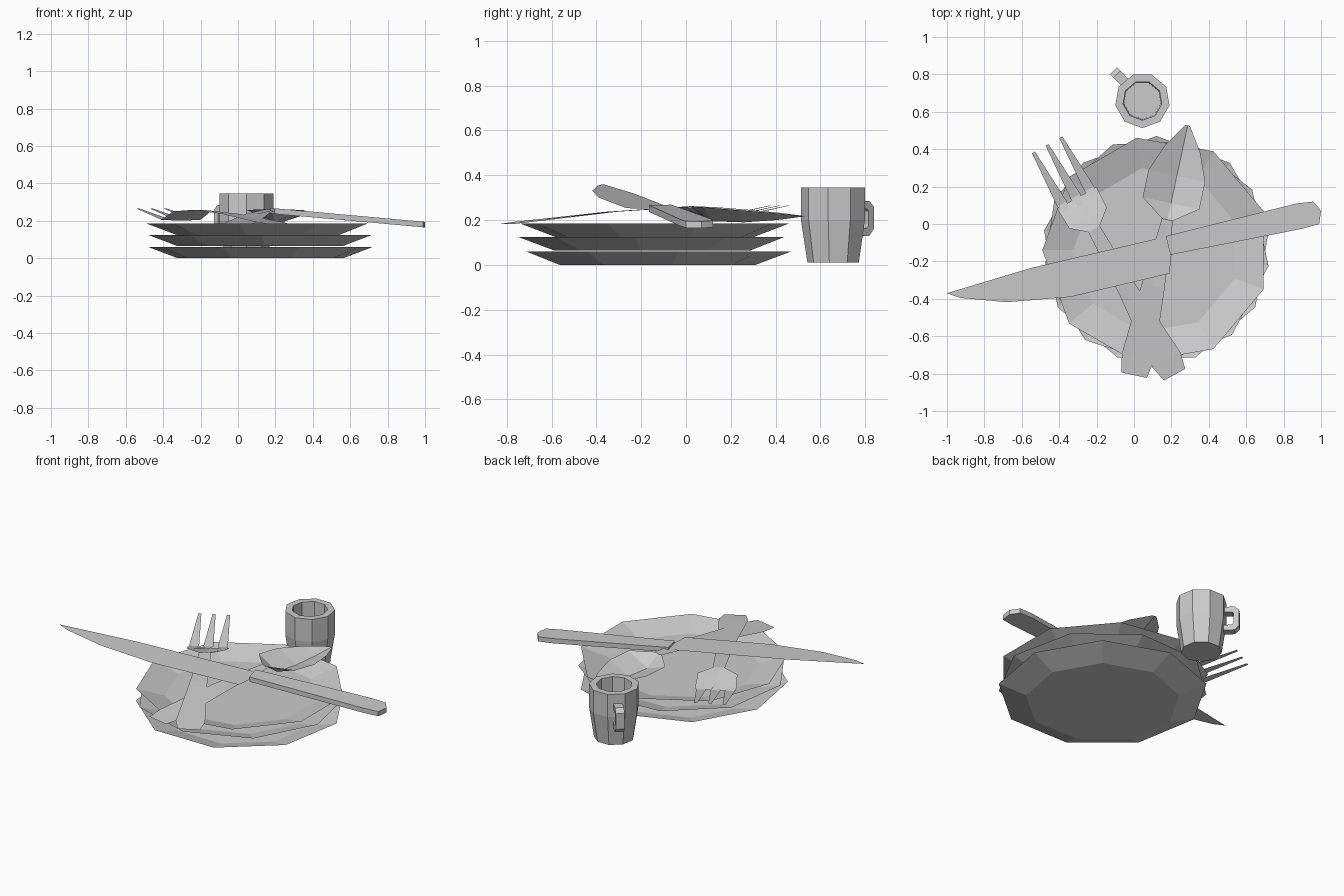
import bpy
from math import cos, sin, radians

if "Cube" in bpy.data.objects:
    bpy.data.objects.remove(bpy.data.objects["Cube"])


def make(name, verts, faces):
    me = bpy.data.meshes.new(name)
    me.from_pydata(verts, [], faces)
    me.update()
    ob = bpy.data.objects.new(name, me)
    bpy.context.collection.objects.link(ob)
    return ob


def lathe(name, cx, cy, z0, profile, n, start):
    """Closed solid turned from a (radius, height) profile, flat caps."""
    verts = [(cx + r * cos(radians(start + 360 * i / n)),
              cy + r * sin(radians(start + 360 * i / n)), z0 + z)
             for r, z in profile for i in range(n)]
    faces = [(k * n + i, k * n + (i + 1) % n, (k + 1) * n + (i + 1) % n, (k + 1) * n + i)
             for k in range(len(profile) - 1) for i in range(n)]
    last = (len(profile) - 1) * n
    faces += [tuple(reversed(range(n))), tuple(range(last, last + n))]
    return make(name, verts, faces)


def strip(name, axis, centre, rows):
    """Thin sheet along an axis: rows of (along, half width, edge z, middle z)."""
    ax, ay = axis
    verts, faces = [], []
    for t, hw, ze, zm in rows:
        for u, z in ((centre - hw, ze), (centre, zm), (centre + hw, ze)):
            verts.append((u * ay + t * ax, -u * ax + t * ay, z))
    for k in range(len(rows) - 1):
        for i in (0, 1):
            a = 3 * k + i
            faces.append((a, a + 1, a + 4, a + 3))
    return make(name, verts, faces)


# stacked plates, each turned a little differently
plate = [(0.45, 0), (0.61, 0.06), (0.445, 0.012)]
for name, z, turn, cx in (("bottom_plate", 0, 10, 0.12), ("middle_plate", 0.065, -8, 0.115),
                          ("top_plate", 0.125, 20, 0.12)):
    lathe(name, cx, -0.14, z, plate, 9, turn)

# mug body with hollow inside
MX, MY = 0.045, 0.66
lathe("mug_body", MX, MY, 0.01,
      [(0.118, 0), (0.147, 0.19), (0.147, 0.335), (0.105, 0.335), (0.10, 0.03)], 9, -90)

# mug handle: a squared C loop swept with a rectangular section
outer = [(0.13, 0.285), (0.195, 0.285), (0.222, 0.26), (0.222, 0.16), (0.195, 0.13), (0.13, 0.13)]
inner = [(0.13, 0.25), (0.182, 0.25), (0.19, 0.24), (0.19, 0.18), (0.182, 0.165), (0.13, 0.165)]
d = (cos(radians(134)), sin(radians(134)))
hv = []
for o, i in zip(outer, inner):
    for (r, z), s in ((o, -0.026), (o, 0.026), (i, 0.026), (i, -0.026)):
        hv.append((MX + r * d[0] - s * d[1], MY + r * d[1] + s * d[0], z))
hf = [(4 * k + j, 4 * k + (j + 1) % 4, 4 * k + 4 + (j + 1) % 4, 4 * k + 4 + j)
      for k in range(5) for j in range(4)]
make("mug_handle", hv, hf)

# fork: handle and dished head, then three tines
FA = (-0.484, 0.875)
strip("fork_body", FA, -0.2, [
    (-0.81, 0.065, 0.182, 0.182), (-0.72, 0.085, 0.192, 0.192), (-0.27, 0.05, 0.237, 0.237),
    (0.08, 0.035, 0.258, 0.258), (0.147, 0.115, 0.25, 0.235), (0.27, 0.12, 0.205, 0.2)])
for n, u in enumerate((-0.285, -0.202, -0.118)):
    strip(f"fork_tine_{n + 1}", FA, u, [
        (0.22, 0.008, 0.219, 0.219), (0.28, 0.029, 0.206, 0.206), (0.595, 0.009, 0.266, 0.266)])

# spoon: handle and bowl
strip("spoon", (0.21, 0.978), 0.17, [
    (-0.79, 0.07, 0.182, 0.182), (-0.69, 0.088, 0.192, 0.192), (-0.3, 0.062, 0.237, 0.237),
    (0.06, 0.03, 0.262, 0.258), (0.15, 0.155, 0.257, 0.195), (0.3, 0.155, 0.245, 0.19),
    (0.45, 0.095, 0.232, 0.2), (0.575, 0.012, 0.218, 0.216)])


# knife: flat sloping blade and a thicker handle
def slope(x):
    return 0.27 - 0.09 * x


blade = [(-1, -0.37), (-0.55, -0.235), (0.18, -0.065), (0.2, -0.16), (0.19, -0.265),
         (-0.34, -0.39), (-0.68, -0.418), (-0.93, -0.395)]
make("knife_blade", [(x, y, slope(x)) for x, y in blade], [tuple(reversed(range(len(blade))))])
grip = [(0.17, -0.065), (0.87, 0.11), (0.96, 0.12), (1.0, 0.07), (0.99, 0.0), (0.9, -0.025), (0.195, -0.165)]
n = len(grip)
make("knife_handle",
     [(x, y, slope(x) + dz) for dz in (-0.016, 0.014) for x, y in grip],
     [tuple(range(n)), tuple(reversed(range(n, 2 * n)))] +
     [(i, i + n, (i + 1) % n + n, (i + 1) % n) for i in range(n)])
